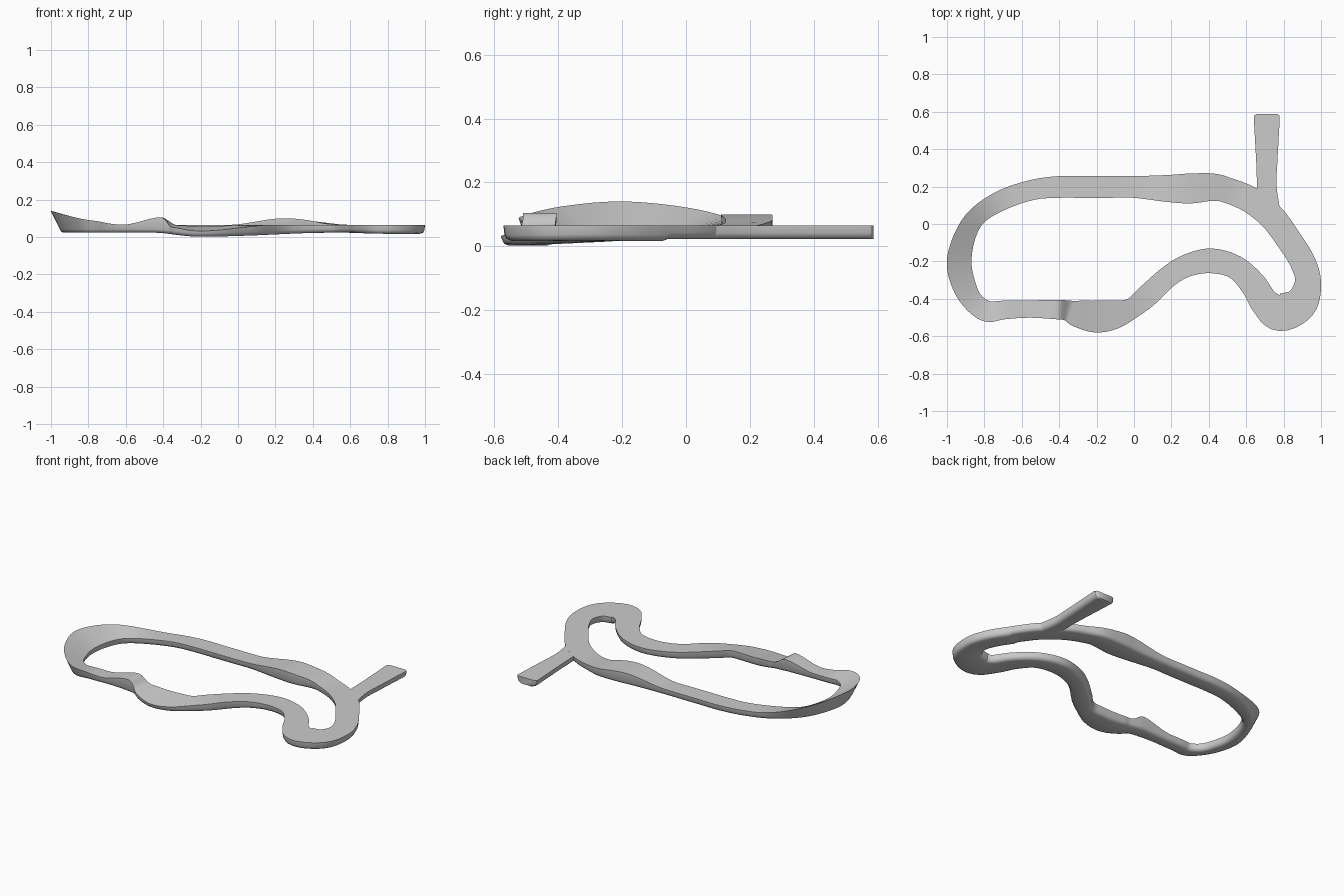
import bpy
import math
from mathutils import Vector

cube = bpy.data.objects.get("Cube")
if cube:
    bpy.data.objects.remove(cube, do_unlink=True)

asphalt = bpy.data.materials.new("Track grey")
asphalt.use_nodes = True
GREY = (0.6, 0.6, 0.6, 1)
asphalt.diffuse_color = GREY
asphalt.node_tree.nodes["Principled BSDF"].inputs["Base Color"].default_value = GREY

TOP = 0.065


def bump(x, start, peak, end):
    """Smooth hill from 0 at start to 1 at peak and back to 0 at end."""
    if x <= start or x >= end:
        return 0
    t = (x - start) / (peak - start) if x < peak else (end - x) / (end - peak)
    return t * t * (3 - 2 * t)


def circuit_heights(x, y):
    """Inner edge, outer edge and underside heights of the circuit."""
    inner = outer = TOP
    under = 0.023
    if y > 0.1:                                      # hill on the back straight
        hill = 0.035 * bump(x, -0.05, 0.25, 0.58)
        inner += hill
        outer += hill
    if y < -0.35 and x < 0.1:                        # sharp crest, then a dipping bend
        crest = 0.04 * bump(x, -0.62, -0.41, -0.34)
        dip = bump(x, -0.42, -0.2, 0.15)
        inner += crest - 0.008 * dip
        outer += crest - 0.033 * dip
    if y < -0.1:
        under -= 0.021 * bump(x, -0.45, -0.2, 0.5)
        under -= 0.007 * bump(x, 0.6, 0.85, 1.1)
    bank = max(0, (-0.6 - x) / 0.335)                # banked left-hand curve
    outer += 0.075 * min(1, bank) ** 1.8
    return inner, outer, under


def branch_heights(x, y):
    return TOP - 0.0005, TOP - 0.0005, 0.022


def spline(points, closed, steps=6):
    """Points of a smooth curve through (x, y, half width) stations."""
    pts = [Vector(p) for p in points]
    n = len(pts)
    pick = (lambda i: pts[i % n]) if closed else (lambda i: pts[max(0, min(n - 1, i))])
    out = []
    for i in range(n if closed else n - 1):
        a, b, c, d = (pick(i + k) for k in (-1, 0, 1, 2))
        for s in range(steps):
            t = s / steps
            out.append(0.5 * (2 * b + (c - a) * t + (2 * a - 5 * b + 4 * c - d) * t * t
                              + (3 * b - a - 3 * c + d) * t ** 3))
    if not closed:
        out.append(pts[-1])
    return out


def sweep(name, points, heights, closed):
    """Road slab with a flat top and a rounded underside along the path."""
    path = spline(points, closed)
    n = len(path)
    verts, faces = [], []
    for i, p in enumerate(path):
        before = path[i - 1] if closed or i else p
        after = path[(i + 1) % n] if closed or i < n - 1 else p
        along = (after - before).to_2d().normalized()
        side = Vector((along.y, -along.x))
        inner, outer, under = heights(p.x, p.y)
        w = p.z
        lean = 0.6 * max(0, outer - inner)
        section = [(w, outer), (w - 0.003 - lean, under + 0.019),
                   (w - 0.01 - lean, under + 0.006), (w - 0.024 - lean, under),
                   (0.024 - w, under), (0.01 - w, under + 0.006),
                   (0.003 - w, under + 0.019), (-w, inner)]
        for offset, z in section:
            q = p.to_2d() + side * offset
            verts.append((q.x, q.y, z))
    m = len(section)
    for i in range(n if closed else n - 1):
        j = (i + 1) % n
        for k in range(m):
            l = (k + 1) % m
            faces.append((i * m + k, i * m + l, j * m + l, j * m + k))
    if not closed:
        faces.append(tuple(reversed(range(m))))
        faces.append(tuple(range((n - 1) * m, n * m)))
    mesh = bpy.data.meshes.new(name)
    mesh.from_pydata(verts, [], faces)
    mesh.materials.append(asphalt)
    obj = bpy.data.objects.new(name, mesh)
    bpy.context.collection.objects.link(obj)
    bpy.ops.object.select_all(action="DESELECT")
    obj.select_set(True)
    bpy.context.view_layer.objects.active = obj
    bpy.ops.object.mode_set(mode="EDIT")
    bpy.ops.mesh.select_all(action="SELECT")
    bpy.ops.mesh.normals_make_consistent(inside=False)
    bpy.ops.object.mode_set(mode="OBJECT")
    bpy.ops.object.shade_smooth_by_angle(angle=math.radians(40))
    return obj


# Circuit centre line, counterclockwise: x, y, half width
circuit = [
    (.735, .04, .07), (.62, .13, .07), (.5, .18, .068), (.42, .197, .073),
    (.3, .19, .08), (.18, .19, .072), (0, .198, .058), (-.14, .198, .058),
    (-.28, .198, .058), (-.4, .198, .058), (-.54, .183, .054), (-.7, .13, .054),
    (-.83, .05, .05), (-.9, -.055, .056), (-.935, -.2, .066), (-.91, -.325, .063),
    (-.86, -.415, .055), (-.785, -.467, .056), (-.7, -.46, .05), (-.56, -.455, .046),
    (-.42, -.457, .052), (-.36, -.462, .054), (-.3, -.48, .072), (-.2, -.495, .085),
    (-.1, -.483, .076), (-.01, -.45, .055), (.07, -.385, .06), (.185, -.28, .057),
    (.285, -.222, .06), (.41, -.197, .066), (.54, -.23, .063), (.635, -.32, .07),
    (.7, -.42, .078), (.78, -.472, .1), (.89, -.425, .09), (.93, -.31, .07),
    (.9, -.2, .068), (.825, -.08, .068),
]
sweep("circuit", circuit, circuit_heights, True)

# Straight side road leaving the circuit
branch = [(.725, .05, .06), (.71, .2, .052), (.71, .32, .056), (.71, .45, .063),
          (.71, .565, .069), (.71, .58, .066), (.71, .588, .055)]
sweep("side_road", branch, branch_heights, False)
